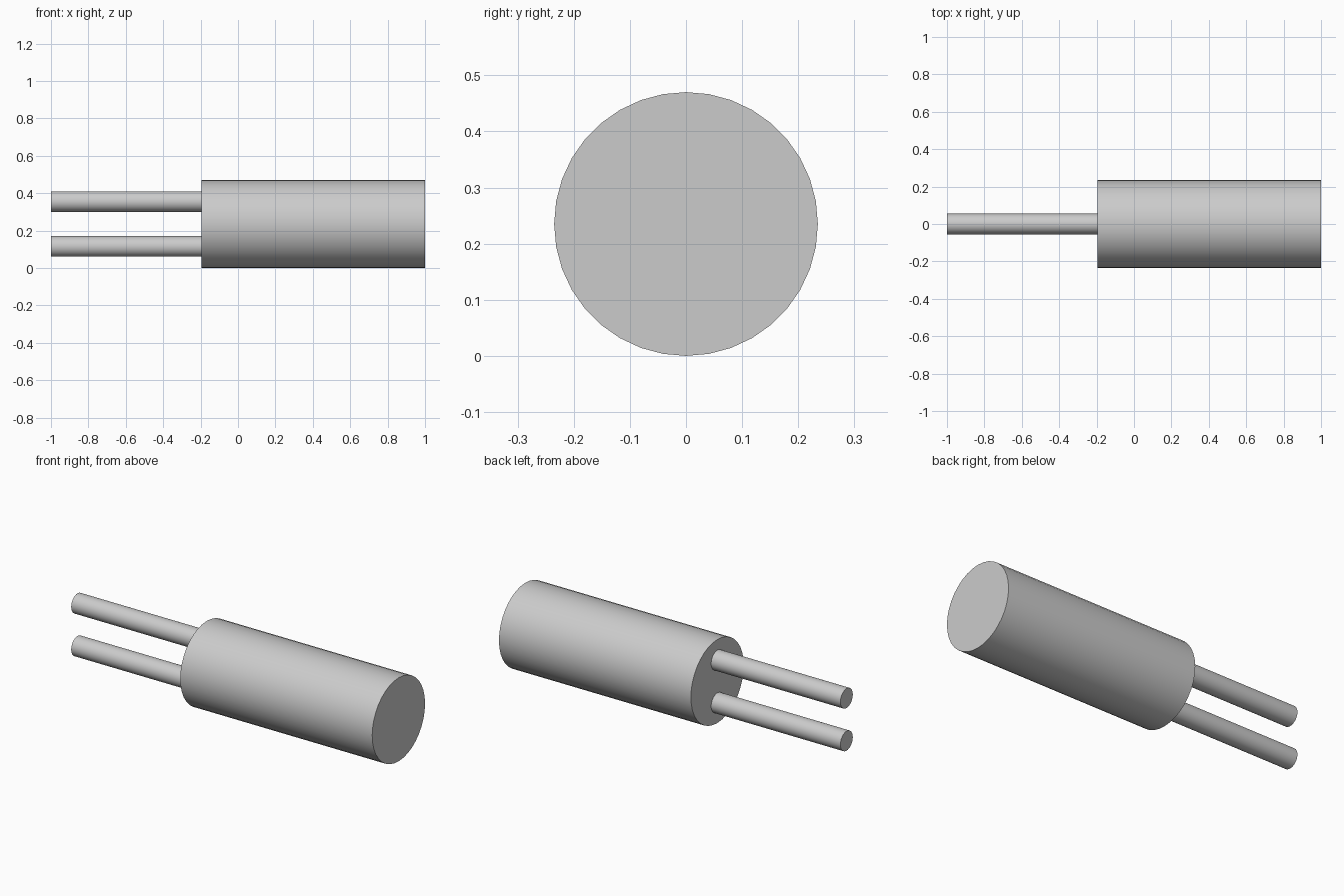
import bpy
import math

cube = bpy.data.objects.get("Cube")
if cube:
    bpy.data.objects.remove(cube, do_unlink=True)

# Single plain grey
grey = bpy.data.materials.new("plain grey")
colour = (0.6, 0.6, 0.6, 1.0)
grey.use_nodes = True
grey.diffuse_color = colour
grey.node_tree.nodes["Principled BSDF"].inputs["Base Color"].default_value = colour


def rod(name, radius, x_start, x_end, z, sides):
    """Capped cylinder lying along x."""
    bpy.ops.mesh.primitive_cylinder_add(
        vertices=sides, radius=radius, depth=x_end - x_start,
        location=((x_start + x_end) / 2, 0, z), rotation=(0, math.pi / 2, 0))
    obj = bpy.context.object
    obj.name = name
    obj.data.materials.append(grey)
    bpy.ops.object.shade_smooth_by_angle(angle=math.radians(30))


BODY_RADIUS = 0.235
BODY_START = -0.195
PIN_OFFSET = 0.12

# Main body
rod("body", BODY_RADIUS, BODY_START, 1.0, BODY_RADIUS, 36)

# Two pins, one above the other
for name, side in (("upper_pin", 1), ("lower_pin", -1)):
    rod(name, 0.055, -1.0, BODY_START, BODY_RADIUS + side * PIN_OFFSET, 36)
